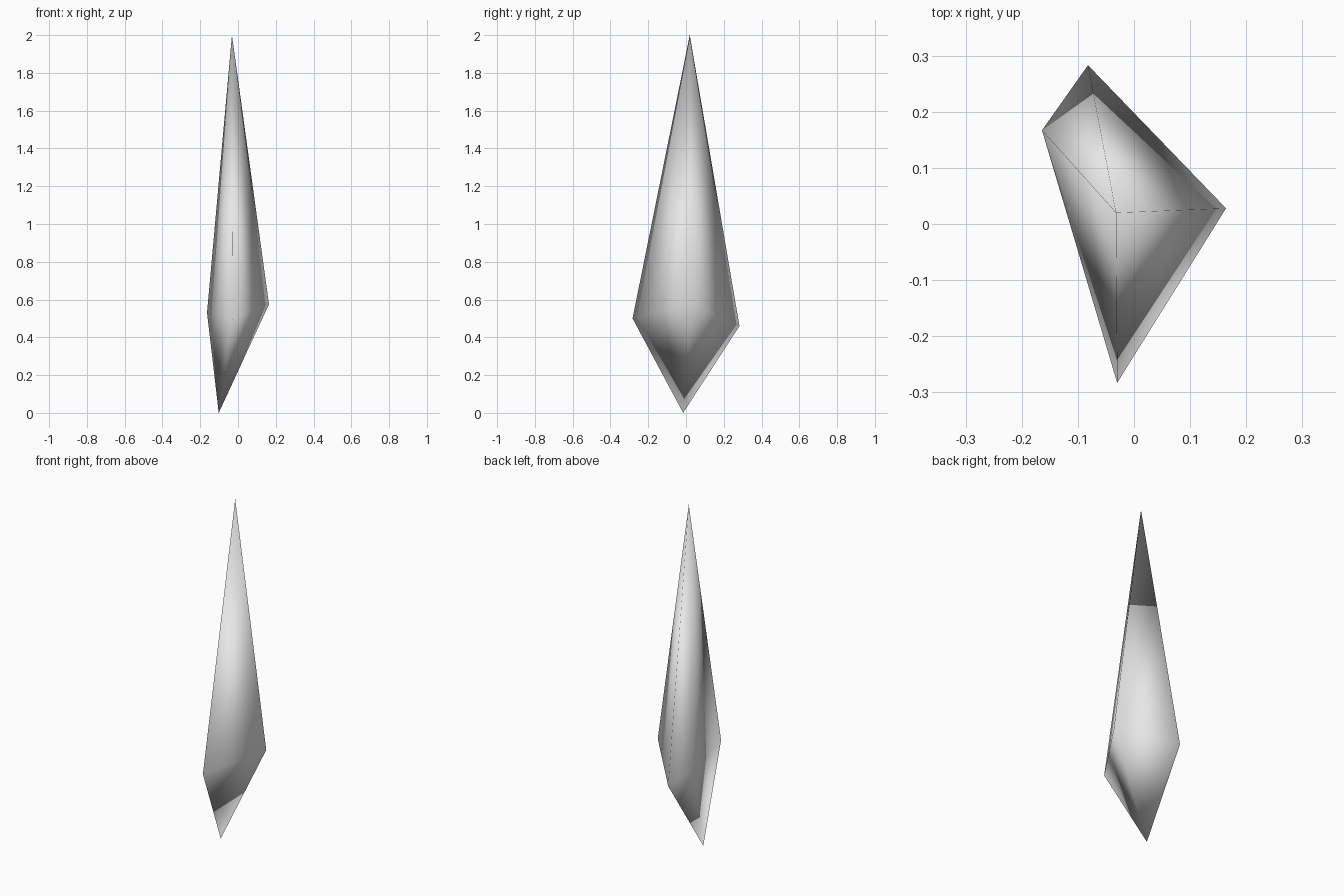
import bpy
import bmesh

cube = bpy.data.objects.get("Cube")
if cube:
    bpy.data.objects.remove(cube, do_unlink=True)

# Pale grey stone
stone = bpy.data.materials.new("pale_grey_stone")
stone.use_nodes = True
color = (0.8, 0.8, 0.8, 1.0)
stone.diffuse_color = color
stone.node_tree.nodes["Principled BSDF"].inputs["Base Color"].default_value = color

# Shard: an uneven four-cornered girdle fanned to a long tip and a short point
bm = bmesh.new()
tip = bm.verts.new((-0.032, 0.02, 2.0))
point = bm.verts.new((-0.102, -0.015, 0.0))
girdle = [bm.verts.new(co) for co in (
    (-0.03, -0.283, 0.5),
    (0.164, 0.028, 0.575),
    (-0.082, 0.283, 0.46),
    (-0.164, 0.167, 0.53),
)]
for i, a in enumerate(girdle):
    b = girdle[(i + 1) % len(girdle)]
    bm.faces.new((a, b, tip))
    bm.faces.new((b, a, point))
bmesh.ops.recalc_face_normals(bm, faces=bm.faces)

# Normals blend over every edge
for face in bm.faces:
    face.smooth = True

mesh = bpy.data.meshes.new("crystal_shard")
bm.to_mesh(mesh)
bm.free()
mesh.materials.append(stone)
shard = bpy.data.objects.new("crystal_shard", mesh)
bpy.context.scene.collection.objects.link(shard)
